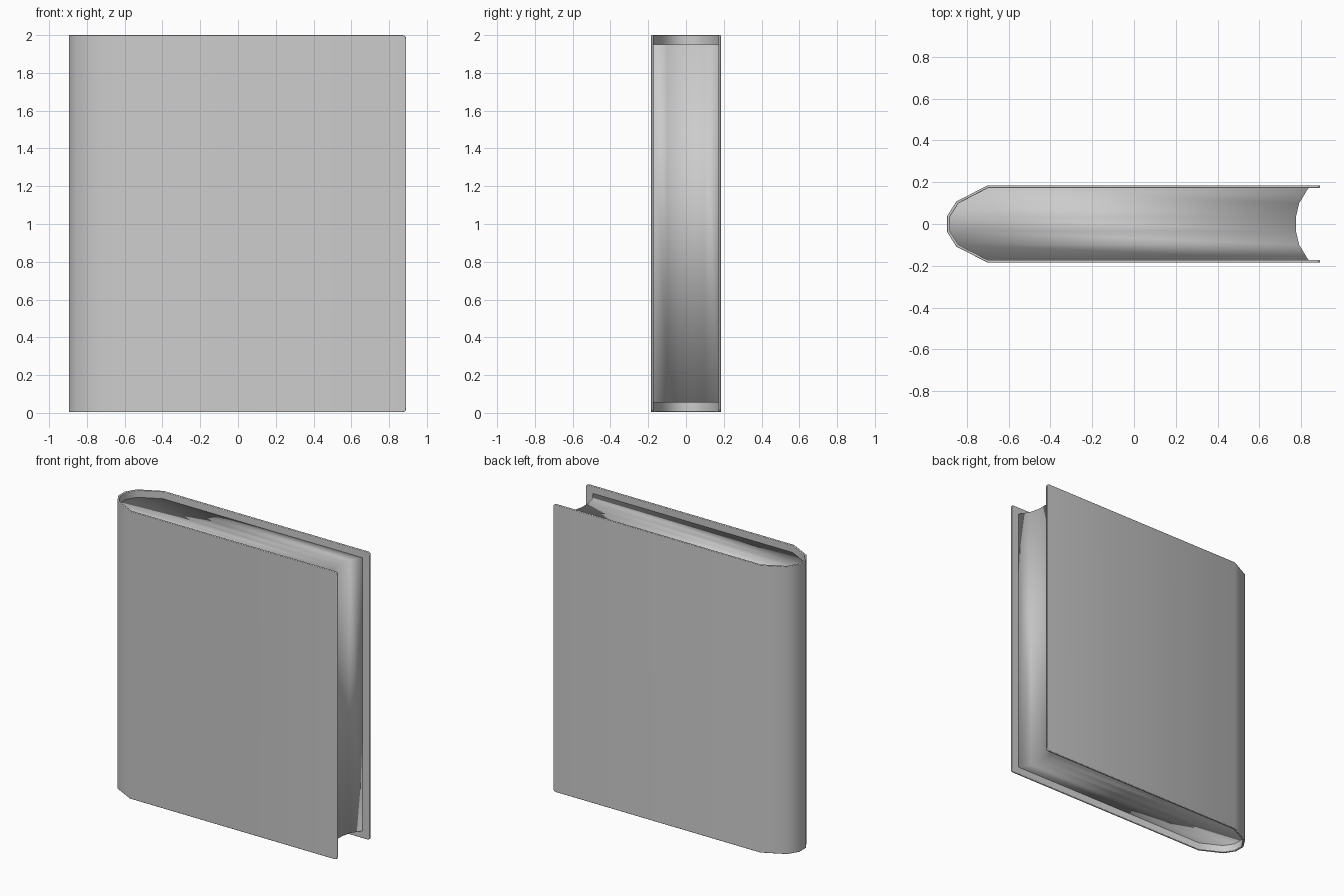
import bpy, bmesh

if "Cube" in bpy.data.objects:
    bpy.data.objects.remove(bpy.data.objects["Cube"])


def mirrored(half):
    """Full open profile from its +y half, running +y to -y."""
    return half + [(x, -y) for x, y in reversed(half)]


def build_prism(name, side_a, side_b, z0, z1):
    """Solid made of quad strips between two matching profiles."""
    bm = bmesh.new()
    rows = [[bm.verts.new((x, y, z)) for z in (z0, z1) for x, y in (a, b)]
            for a, b in zip(side_a, side_b)]
    for (a0, b0, a1, b1), (c0, d0, c1, d1) in zip(rows, rows[1:]):
        bm.faces.new((a0, c0, d0, b0))
        bm.faces.new((a1, b1, d1, c1))
        bm.faces.new((a0, a1, c1, c0))
        bm.faces.new((b0, d0, d1, b1))
    for a0, b0, a1, b1 in (rows[0], rows[-1]):
        bm.faces.new((a0, b0, b1, a1))
    bmesh.ops.recalc_face_normals(bm, faces=bm.faces)
    return bm


def finish(name, bm):
    mesh = bpy.data.meshes.new(name)
    bm.to_mesh(mesh)
    bm.free()
    obj = bpy.data.objects.new(name, mesh)
    bpy.context.collection.objects.link(obj)
    bpy.ops.object.select_all(action='DESELECT')
    obj.select_set(True)
    bpy.context.view_layer.objects.active = obj
    return obj


# Cover: two boards wrapped round a faceted spine
outer = mirrored([(0.89, 0.185), (-0.70, 0.185), (-0.85, 0.108), (-0.895, 0.037)])
inner = mirrored([(0.89, 0.173), (-0.697, 0.173), (-0.84, 0.099), (-0.881, 0.034)])
bm = build_prism("cover", outer, inner, 0.004, 2.0)
# Rounded outer corners of the boards
corners = [e for e in bm.edges
           if all(v.co.x > 0.88 for v in e.verts)
           and abs(e.verts[0].co.z - e.verts[1].co.z) < 0.001]
bmesh.ops.bevel(bm, geom=corners, offset=0.018, segments=3, profile=0.5,
                affect='EDGES')
cover = finish("cover", bm)
bevel = cover.modifiers.new("soft_edges", 'BEVEL')
bevel.width = 0.003
bevel.segments = 2
bevel.limit_method = 'ANGLE'
bevel.angle_limit = 0.9
bpy.ops.object.shade_smooth_by_angle(angle=0.7)

# Page block: follows the spine, with a hollow fore edge
fore_edge = mirrored([(0.835, 0.173), (0.79, 0.099), (0.775, 0.034)])
spine_edge = inner[1:-1]
finish("pages", build_prism("pages", spine_edge, fore_edge, 0.055, 1.95))
bpy.ops.object.shade_smooth()
